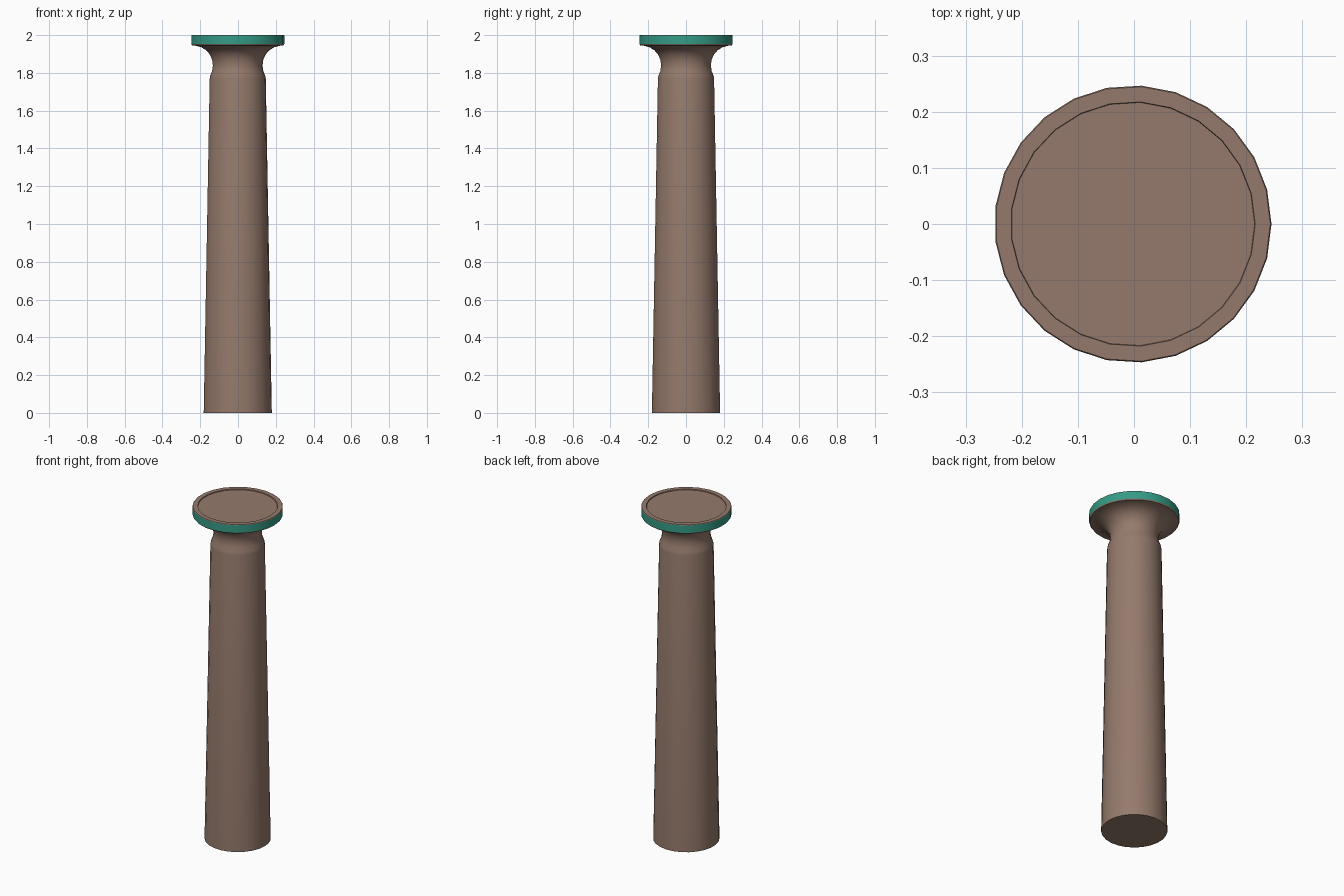
import bpy, math

if "Cube" in bpy.data.objects:
    bpy.data.objects.remove(bpy.data.objects["Cube"])

SIDES = 25
OFFSET_X = -0.002   # odd-sided ring, shifted so its bounds are centred


def material(name, rgb):
    m = bpy.data.materials.new(name)
    m.diffuse_color = (*rgb, 1)
    m.use_nodes = True
    m.node_tree.nodes["Principled BSDF"].inputs["Base Color"].default_value = m.diffuse_color
    return m


stone = material("brown_stone", (0.30, 0.195, 0.15))
green = material("green_band", (0.035, 0.33, 0.24))


def lathe(name, profile, mats, band=()):
    """Spin (radius, z) points around z, closing both ends with n-gons."""
    verts, faces, idx = [], [], []
    for r, z in profile:
        for i in range(SIDES):
            a = 2 * math.pi * i / SIDES
            verts.append((r * math.cos(a) + OFFSET_X, r * math.sin(a), z))
    for k in range(len(profile) - 1):
        for i in range(SIDES):
            j = (i + 1) % SIDES
            faces.append((k * SIDES + i, k * SIDES + j,
                          (k + 1) * SIDES + j, (k + 1) * SIDES + i))
            idx.append(1 if k in band else 0)
    last = (len(profile) - 1) * SIDES
    faces.append(tuple(reversed(range(SIDES))))
    faces.append(tuple(range(last, last + SIDES)))
    idx += [0, 0]
    me = bpy.data.meshes.new(name)
    me.from_pydata(verts, [], faces)
    for m in mats:
        me.materials.append(m)
    for p, m in zip(me.polygons, idx):
        p.material_index = m
    ob = bpy.data.objects.new(name, me)
    bpy.context.collection.objects.link(ob)
    bpy.ops.object.select_all(action='DESELECT')
    ob.select_set(True)
    bpy.context.view_layer.objects.active = ob
    bpy.ops.object.shade_smooth_by_angle(angle=math.radians(30))
    return ob


# Tapered shaft, narrow neck, flared capital, green rim and recessed top
profile = [
    (0.181, 0.0), (0.149, 1.77), (0.146, 1.786), (0.136, 1.81),
    (0.132, 1.84), (0.136, 1.87), (0.148, 1.897), (0.167, 1.919),
    (0.194, 1.936), (0.225, 1.944), (0.243, 1.946),
    (0.247, 1.952), (0.247, 1.997), (0.245, 2.0),
    (0.218, 2.0), (0.217, 1.995),
]
lathe("column", profile, [stone, green], band=(11,))
